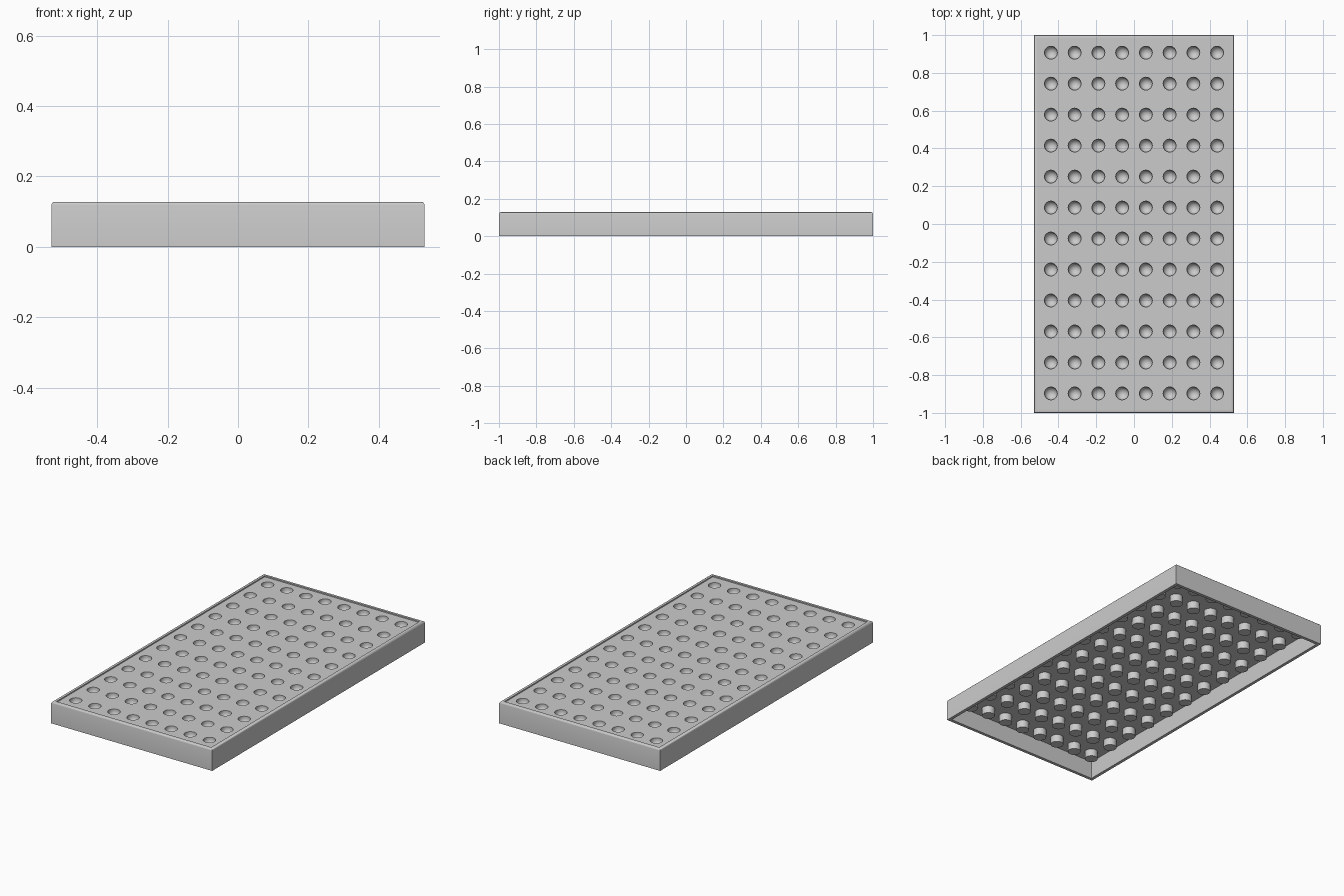
import bpy, bmesh, math
from mathutils import Vector

cube = bpy.data.objects.get("Cube")
if cube:
    bpy.data.objects.remove(cube, do_unlink=True)

WIDTH, LENGTH, HEIGHT = 1.06, 2.0, 0.128
PANEL_TOP, PANEL_BOTTOM = 0.121, 0.106
HOLE_R, PEG_R, PEG_BOTTOM = 0.034, 0.036, 0.062
CENTRES = [(-0.44 + 0.88 * i / 7, 0.005 - 0.902 + 1.804 * j / 11)
           for i in range(8) for j in range(12)]

grey = bpy.data.materials.new("light_grey_plastic")
grey.use_nodes = True
grey.diffuse_color = (0.6, 0.6, 0.6, 1)
grey.node_tree.nodes["Principled BSDF"].inputs["Base Color"].default_value = (0.6, 0.6, 0.6, 1)


def make_object(name, bm):
    bmesh.ops.recalc_face_normals(bm, faces=bm.faces)
    mesh = bpy.data.meshes.new(name)
    bm.to_mesh(mesh)
    bm.free()
    mesh.materials.append(grey)
    obj = bpy.data.objects.new(name, mesh)
    bpy.context.collection.objects.link(obj)
    return obj


def lathe_array(name, profile, segments=32):
    """Revolve a closed (radius, z) profile at every well centre."""
    bm = bmesh.new()
    for cx, cy in CENTRES:
        rings = []
        for r, z in profile:
            count = segments if r > 0 else 1
            rings.append([bm.verts.new((cx + r * math.cos(math.tau * k / segments),
                                        cy + r * math.sin(math.tau * k / segments), z))
                          for k in range(count)])
        for a, b in zip(rings, rings[1:]):
            for k in range(segments):
                loop = [a[k % len(a)], a[(k + 1) % len(a)],
                        b[(k + 1) % len(b)], b[k % len(b)]]
                bm.faces.new(list(dict.fromkeys(loop)))
    return make_object(name, bm)


def face_towards(bm, direction):
    flat = [f for f in bm.faces if f.normal.dot(direction) > 0.99]
    return max(flat, key=lambda f: f.calc_area())


# Tray: rounded upper edge, shallow recess on top, deep hollow below
bm = bmesh.new()
bmesh.ops.create_cube(bm, size=1)
for v in bm.verts:
    v.co = Vector((v.co.x * WIDTH, v.co.y * LENGTH, (v.co.z + 0.5) * HEIGHT))
top_edges = [e for e in bm.edges if all(v.co.z > HEIGHT / 2 for v in e.verts)]
bmesh.ops.bevel(bm, geom=top_edges, offset=0.009, segments=3, profile=0.5, affect='EDGES')
bm.normal_update()
for direction, inset, level in ((Vector((0, 0, 1)), 0.016, PANEL_TOP),
                                (Vector((0, 0, -1)), 0.026, PANEL_BOTTOM)):
    face = face_towards(bm, direction)
    bmesh.ops.inset_region(bm, faces=[face], thickness=inset)
    inner = bmesh.ops.extrude_discrete_faces(bm, faces=[face])["faces"][0]
    for v in inner.verts:
        v.co.z = level
    bm.normal_update()
tray = make_object("well_tray", bm)

# Round pegs under the panel that hold the wells
mid = (PANEL_TOP + PANEL_BOTTOM) / 2
pegs = lathe_array("well_pegs", [(0, PEG_BOTTOM), (PEG_R, PEG_BOTTOM), (PEG_R, mid), (0, mid)])

# Round-bottomed wells cut from above
bowl = [(HOLE_R * math.sin(math.pi / 2 * k / 8), PANEL_TOP - 0.008 - HOLE_R * math.cos(math.pi / 2 * k / 8))
        for k in range(9)]
wells = lathe_array("well_cutters", bowl + [(HOLE_R, HEIGHT + 0.05), (0, HEIGHT + 0.05)])

bpy.context.view_layer.objects.active = tray
for helper, operation in ((pegs, 'UNION'), (wells, 'DIFFERENCE')):
    mod = tray.modifiers.new(helper.name, 'BOOLEAN')
    mod.operation, mod.object, mod.solver = operation, helper, 'EXACT'
    bpy.ops.object.modifier_apply(modifier=mod.name)
    bpy.data.objects.remove(helper, do_unlink=True)

# Smooth the wells and rounded rim, keep hard edges sharp
bpy.ops.object.select_all(action='DESELECT')
tray.select_set(True)
bpy.ops.object.shade_smooth_by_angle(angle=math.radians(35))
